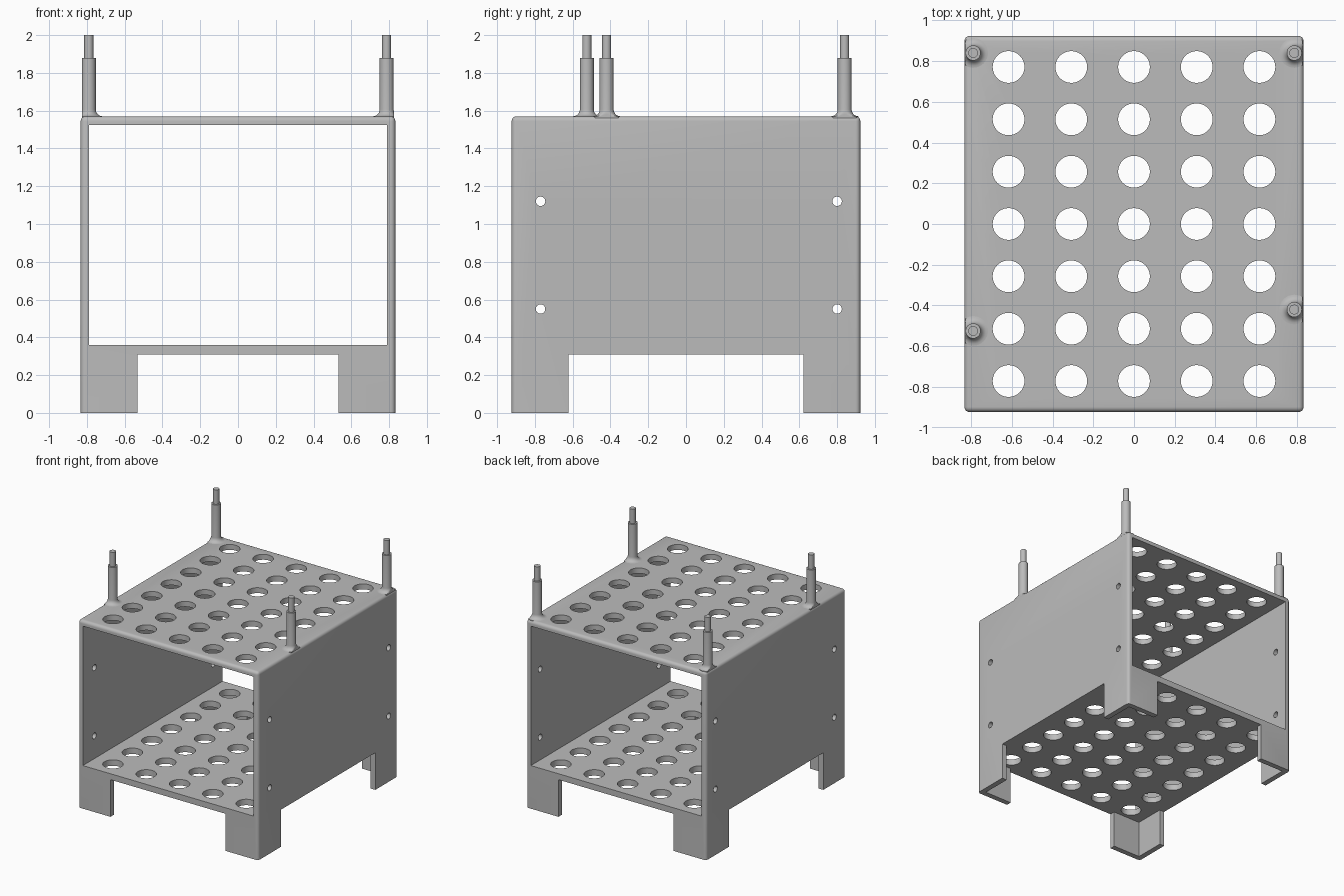
import bpy, bmesh, math
from mathutils import Matrix, Vector

if "Cube" in bpy.data.objects:
    bpy.data.objects.remove(bpy.data.objects["Cube"])

HX, HY, TOP = 0.833, 0.923, 1.57      # outer half sizes and deck height
WALL = 0.045                          # sheet thickness
FLOOR_LOW, FLOOR_HIGH = 0.31, 0.36
FOOT = 0.30

grey = bpy.data.materials.new("plain grey")
grey.use_nodes = True
grey.diffuse_color = (0.5, 0.5, 0.5, 1)
grey.node_tree.nodes["Principled BSDF"].inputs["Base Color"].default_value = (0.5, 0.5, 0.5, 1)


def finish(bm, name):
    mesh = bpy.data.meshes.new(name)
    bmesh.ops.recalc_face_normals(bm, faces=bm.faces)
    bm.to_mesh(mesh)
    bm.free()
    obj = bpy.data.objects.new(name, mesh)
    bpy.context.collection.objects.link(obj)
    mesh.materials.append(grey)
    return obj


def add_box(bm, hx, hy, z0, z1):
    m = Matrix.Translation((0, 0, (z0 + z1) / 2)) @ Matrix.Diagonal((2 * hx, 2 * hy, z1 - z0, 1))
    bmesh.ops.create_cube(bm, size=1, matrix=m)


def add_rod(bm, matrix, radius, length, segments):
    bmesh.ops.create_cone(bm, cap_ends=True, segments=segments, radius1=radius,
                          radius2=radius, depth=length, matrix=matrix)


def activate(obj):
    bpy.ops.object.select_all(action='DESELECT')
    obj.select_set(True)
    bpy.context.view_layer.objects.active = obj


def cut(obj, bm):
    cutter = finish(bm, "cutter")
    cutter.hide_render = True
    activate(obj)
    mod = obj.modifiers.new("cut", 'BOOLEAN')
    mod.operation, mod.solver, mod.object = 'DIFFERENCE', 'EXACT', cutter
    bpy.ops.object.modifier_apply(modifier=mod.name)
    bpy.data.objects.remove(cutter)


def smooth(obj):
    activate(obj)
    bpy.ops.object.shade_smooth_by_angle(angle=math.radians(35))


# Outer block with rounded upright and top edges
bm = bmesh.new()
add_box(bm, HX, HY, 0, TOP)
edges = [e for e in bm.edges if any(v.co.z > 1 for v in e.verts)]
bmesh.ops.bevel(bm, geom=edges, offset=0.025, segments=5, profile=0.5, affect='EDGES')
housing = finish(bm, "housing")

# Open bay, hollow under the floor, and the gaps between the corner feet
for hx, hy, z0, z1 in ((HX - WALL, HY + 0.1, FLOOR_HIGH, TOP - WALL),
                       (HX - WALL, HY - WALL, -0.1, FLOOR_LOW),
                       (HX - FOOT, HY + 0.1, -0.1, FLOOR_LOW),
                       (HX + 0.1, HY - FOOT, -0.1, FLOOR_LOW)):
    bm = bmesh.new()
    add_box(bm, hx, hy, z0, z1)
    cut(housing, bm)

# Grid of round holes through both decks
bm = bmesh.new()
for i in range(-2, 3):
    for j in range(-3, 4):
        add_rod(bm, Matrix.Translation((i * 0.308, j * 0.257, 1)), 0.078, 1.8, 40)
cut(housing, bm)

# Small fixing holes through both side walls
bm = bmesh.new()
for y in (-0.77, 0.80):
    for z in (0.55, 1.12):
        add_rod(bm, Matrix.Translation((0, y, z)) @ Matrix.Rotation(math.pi / 2, 4, 'Y'),
                0.025, 2, 24)
cut(housing, bm)
smooth(housing)


# Stepped posts with a flared foot blended into the top deck
def post(name, x, y):
    flare, r = 0.036, 0.037
    profile = [(r + flare, TOP - 0.03)]
    for k in range(7):
        a = k / 6 * math.pi / 2
        profile.append((r + flare * (1 - math.sin(a)), TOP + flare * (1 - math.cos(a))))
    profile += [(r, 1.88), (0.024, 1.88), (0.024, 2.0)]
    bm = bmesh.new()
    rings = []
    for radius, z in profile:
        ring = []
        for k in range(32):
            a = k * math.tau / 32
            px = x + radius * math.cos(a)
            px = max(-HX + 0.006, min(HX - 0.006, px))
            ring.append(bm.verts.new((px, y + radius * math.sin(a), z)))
        rings.append(ring)
    for low, high in zip(rings, rings[1:]):
        for k in range(32):
            n = (k + 1) % 32
            bm.faces.new((low[k], low[n], high[n], high[k]))
    bm.faces.new(rings[0][::-1])
    bm.faces.new(rings[-1])
    smooth(finish(bm, name))


post("back_left_post", 0.787, 0.84)
post("back_right_post", -0.79, 0.84)
post("front_left_post", 0.787, -0.42)
post("front_right_post", -0.79, -0.525)
